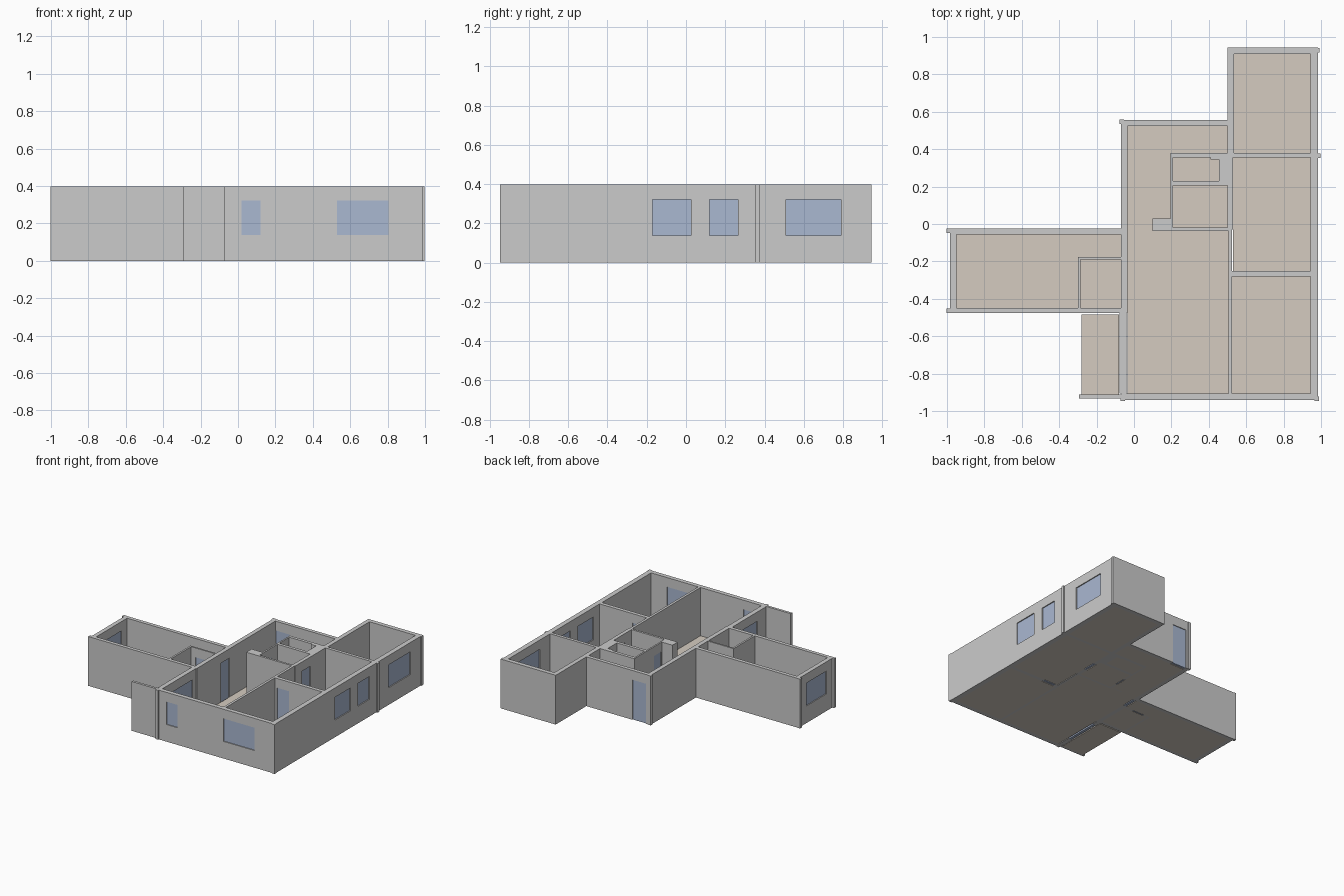
import bpy, bmesh
from mathutils import Matrix, Vector

if "Cube" in bpy.data.objects:
    bpy.data.objects.remove(bpy.data.objects["Cube"])

H = 0.397            # wall height
SILL, HEAD = 0.138, 0.322
FLOOR_T = 0.008


def material(name, rgb):
    m = bpy.data.materials.new(name)
    m.diffuse_color = (*rgb, 1)
    m.use_nodes = True
    m.node_tree.nodes["Principled BSDF"].inputs["Base Color"].default_value = m.diffuse_color
    return m


glass = material("window_blue", (0.40, 0.48, 0.64))
floor_mat = material("floor_tan", (0.66, 0.60, 0.53))


def boxes(name, specs, mat=None):
    """One object made of boxes given as (x0, x1, y0, y1, z0, z1)."""
    bm = bmesh.new()
    for x0, x1, y0, y1, z0, z1 in specs:
        c = Vector(((x0 + x1) / 2, (y0 + y1) / 2, (z0 + z1) / 2))
        s = Matrix.Diagonal((x1 - x0, y1 - y0, z1 - z0, 1))
        bmesh.ops.create_cube(bm, size=1, matrix=Matrix.Translation(c) @ s)
    me = bpy.data.meshes.new(name)
    bm.to_mesh(me)
    bm.free()
    ob = bpy.data.objects.new(name, me)
    bpy.context.collection.objects.link(ob)
    if mat:
        me.materials.append(mat)
    return ob


def wall(name, x0, x1, y0, y1, windows=(), doors=()):
    """Wall with openings cut along its length and a thin pane in each."""
    ob = boxes(name, [(x0, x1, y0, y1, 0, H)])
    along_x = (x1 - x0) > (y1 - y0)
    holes = [(a, b, SILL, HEAD) for a, b in windows] + [(a, b, 0, HEAD) for a, b in doors]
    if not holes:
        return
    cuts, panes = [], []
    for a, b, lo, hi in holes:
        low = lo if lo else -0.05
        if along_x:
            m = (y0 + y1) / 2
            t = (y1 - y0) * 0.3
            cuts.append((a, b, y0 - 0.02, y1 + 0.02, low, hi))
            panes.append((a, b, m - t, m + t, lo, hi))
        else:
            m = (x0 + x1) / 2
            t = (x1 - x0) * 0.3
            cuts.append((x0 - 0.02, x1 + 0.02, a, b, low, hi))
            panes.append((m - t, m + t, a, b, lo, hi))
    cutter = boxes(name + "_cutter", cuts)
    cutter.hide_render = True
    mod = ob.modifiers.new("openings", "BOOLEAN")
    mod.object = cutter
    mod.operation = 'DIFFERENCE'
    mod.solver = 'EXACT'
    # bake the cut and drop the cutter
    dg = bpy.context.evaluated_depsgraph_get()
    baked = bpy.data.meshes.new_from_object(ob.evaluated_get(dg))
    ob.modifiers.clear()
    ob.data = baked
    bpy.data.objects.remove(cutter)
    boxes(name + "_panes", panes, glass)


# outer walls: main house
wall("south_wall", -0.07, 0.985, -0.94, -0.905, windows=[(0.02, 0.12), (0.53, 0.805)])
wall("east_wall", 0.945, 0.985, -0.905, 0.91,
     windows=[(-0.17, 0.025), (0.12, 0.265), (0.51, 0.79)])
wall("northeast_room_north_wall", 0.50, 0.985, 0.91, 0.945)
wall("northeast_room_west_wall", 0.50, 0.535, 0.38, 0.91)
wall("hall_north_wall", -0.07, 0.50, 0.525, 0.555, doors=[(-0.033, 0.09)])
wall("hall_west_wall", -0.07, -0.035, -0.475, 0.525, doors=[(-0.165, -0.058)])
wall("porch_side_wall", -0.078, -0.04, -0.905, -0.475, doors=[(-0.80, -0.52)])

# outer walls: west wing and porch
wall("wing_north_wall", -0.985, -0.07, -0.055, -0.025)
wall("wing_west_wall", -0.985, -0.95, -0.45, -0.055, windows=[(-0.38, -0.125)])
wall("wing_south_wall", -0.985, -0.07, -0.477, -0.448)
wall("porch_screen_wall", -0.295, -0.07, -0.932, -0.912)

# inner partitions
wall("middle_wall", 0.505, 0.525, -0.905, -0.03)
wall("middle_wall_upper", 0.50, 0.53, -0.03, 0.355, doors=[(0.06, 0.165)])
wall("northeast_room_south_wall", 0.195, 0.945, 0.355, 0.38)
wall("southeast_room_north_wall", 0.525, 0.945, -0.28, -0.25, doors=[(0.545, 0.65)])
wall("wing_bath_west_wall", -0.30, -0.285, -0.448, -0.19)
wall("wing_bath_north_wall", -0.30, -0.07, -0.19, -0.177, doors=[(-0.245, -0.14)])
wall("bath_west_wall", 0.195, 0.208, -0.02, 0.355, doors=[(0.04, 0.13)])
wall("bath_south_wall", 0.10, 0.505, -0.037, -0.02)
wall("bath_divider", 0.208, 0.50, 0.205, 0.23)
wall("bath_duct", 0.455, 0.50, 0.23, 0.355)
wall("bath_duct_step", 0.41, 0.455, 0.345, 0.355)
wall("hall_cupboard", 0.10, 0.195, -0.02, 0.03)

# corner posts where walls overlap
posts = [(-0.99, -0.035), (-0.99, -0.465), (0.98, 0.93), (0.985, 0.366),
         (0.976, -0.935), (-0.065, 0.547), (-0.06, -0.935)]
boxes("corner_posts", [(x - 0.012, x + 0.012, y - 0.012, y + 0.012, 0, H) for x, y in posts])

# floors, one slab per room
rooms = {
    "hall_floor": [(-0.035, 0.505, -0.905, -0.037), (-0.035, 0.195, -0.037, 0.525),
                   (0.195, 0.50, 0.38, 0.525)],
    "bath_floors": [(0.208, 0.50, -0.02, 0.205), (0.208, 0.455, 0.23, 0.355)],
    "northeast_floor": [(0.535, 0.945, 0.38, 0.91)],
    "east_floor": [(0.53, 0.945, -0.25, 0.355)],
    "southeast_floor": [(0.525, 0.945, -0.905, -0.28)],
    "wing_floor": [(-0.95, -0.30, -0.448, -0.055), (-0.30, -0.07, -0.177, -0.055)],
    "wing_bath_floor": [(-0.285, -0.07, -0.448, -0.19)],
    "porch_floor": [(-0.28, -0.08, -0.912, -0.485)],
}
for name, rects in rooms.items():
    boxes(name, [(*r, 0, FLOOR_T) for r in rects], floor_mat)
